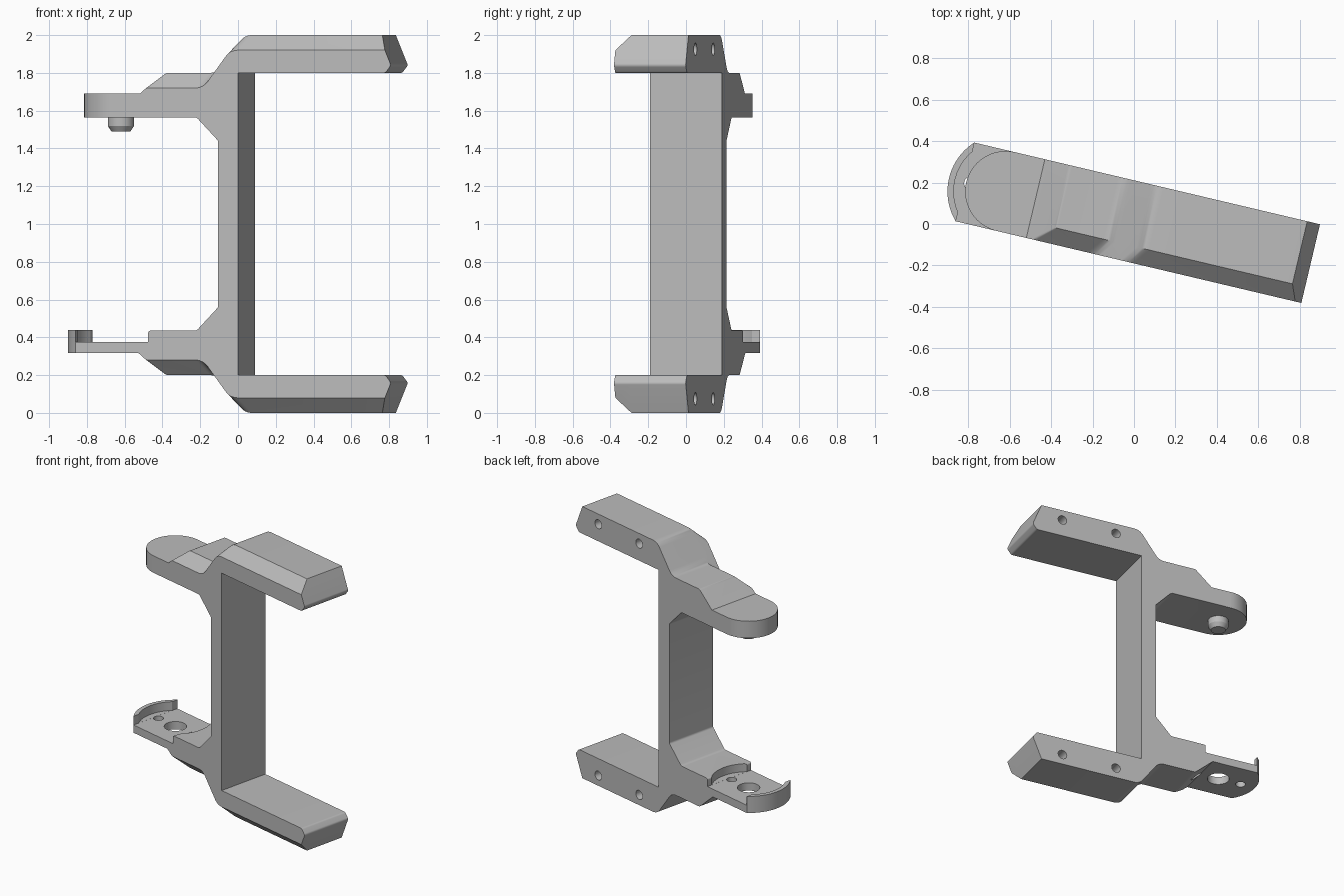
import bpy, bmesh, math
from mathutils import Vector, Matrix

if "Cube" in bpy.data.objects:
    bpy.data.objects.remove(bpy.data.objects["Cube"])

TURN = Matrix.Rotation(math.radians(-13.3), 4, 'Z')   # whole part is turned about z
V0, V1, VC = -0.185, 0.205, 0.01                      # width of the bracket
PU = -0.639                                           # pivot position along the arm

grey = bpy.data.materials.new("grey plastic")
grey.diffuse_color = (0.5, 0.5, 0.5, 1)
grey.use_nodes = True
grey.node_tree.nodes["Principled BSDF"].inputs["Base Color"].default_value = grey.diffuse_color


def make(name, bm):
    bmesh.ops.recalc_face_normals(bm, faces=bm.faces[:])
    me = bpy.data.meshes.new(name)
    bm.to_mesh(me)
    bm.free()
    ob = bpy.data.objects.new(name, me)
    bpy.context.collection.objects.link(ob)
    me.materials.append(grey)
    return ob


def loft(name, rings):
    """Closed solid through rings with equal point counts."""
    bm = bmesh.new()
    vs = [[bm.verts.new(p) for p in r] for r in rings]
    n = len(rings[0])
    for a, b in zip(vs, vs[1:]):
        for i in range(n):
            j = (i + 1) % n
            bm.faces.new((a[i], a[j], b[j], b[i]))
    bm.faces.new(vs[0])
    bm.faces.new(vs[-1][::-1])
    return make(name, bm)


def circle(u, v, r, z, n=48):
    return [(u + r * math.cos(2 * math.pi * i / n), v + r * math.sin(2 * math.pi * i / n), z)
            for i in range(n)]


def fillet(pts, segs=6):
    """Round the profile corners (u, z, radius)."""
    out = []
    for i, (u, z, r) in enumerate(pts):
        p = Vector((u, z))
        if not r:
            out.append(p)
            continue
        a = (Vector(pts[i - 1][:2]) - p).normalized()
        b = (Vector(pts[(i + 1) % len(pts)][:2]) - p).normalized()
        half = a.angle(b) / 2
        d = r / math.tan(half)
        c = p + (a + b).normalized() * (r / math.sin(half))
        s, e = p + a * d - c, p + b * d - c
        for k in range(segs + 1):
            t = k / segs
            out.append(c + (s * (1 - t) + e * t).normalized() * r)
    return out


def profile(front):
    """Side outline; the front layer has its outer edge lowered for the chamfer."""
    dz = 0.08 if front else 0
    outer = [(0.044, 1.8, 0), (0.845, 1.8, 0.02), (0.876, 1.84, 0.02),
             (0.81 + dz * 0.41, 2 - dz, 0), (0.06 - dz * 0.74, 2 - dz, 0.08),
             (-0.088 - dz * 0.74, 1.8 - dz, 0.08), (-0.366 - dz * 1.127, 1.8 - dz, 0.03),
             (-0.49, 1.69, 0)]
    inner = [(-0.182, 1.565, 0.03), (-0.064, 1.44, 0.02)]
    flip = lambda ps: [(u, 2 - z, r) for u, z, r in reversed(ps)]
    top_end = [(-0.95, 1.69, 0), (-0.95, 1.565, 0)]
    low_end = [(-0.445, 0.435, 0.012), (-0.445, 0.375, 0), (-0.839, 0.375, 0),
               (-0.839, 0.44, 0), (-0.95, 0.44, 0), (-0.95, 0.318, 0), (-0.5, 0.318, 0)]
    return fillet(outer + top_end + inner + flip(inner) + low_end + flip(outer))


# main bracket: spine, two arms and two hinge arms
full, low = profile(False), profile(True)
bracket = loft("bracket", [[(p.x, V0, p.y) for p in low],
                           [(p.x, V0 + 0.08, p.y) for p in full],
                           [(p.x, V1, p.y) for p in full]])

cutters = []


def drum(u, r, z0, z1):
    cutters.append(loft("drum_cutter", [circle(u, VC, r, z0), circle(u, VC, r, z1)]))


def round_end(r, z0, z1):
    arc = [(PU + r * math.cos(a), VC + r * math.sin(a))
           for a in (math.pi / 2 + math.pi * i / 40 for i in range(41))]
    plan = arc + [(PU, -0.5), (-1.2, -0.5), (-1.2, 0.5), (PU, 0.5)]
    cutters.append(loft("end_cutter", [[(u, v, z) for u, v in plan] for z in (z0, z1)]))


# rounded hinge ends, recess, pivot hole and two small holes
round_end(0.1948, 1.45, 1.85)
round_end(0.28, 0.1, 0.6)
drum(PU, 0.25, 0.3755, 0.6)
drum(PU, 0.075, 0.1, 0.5)
for s in (-1, 1):
    drum(PU + s * 0.17, 0.034, 0.1, 0.5)

# blind screw holes in the back of both arms
for u in (0.24, 0.65):
    for z in (0.075, 1.925):
        ring = circle(u, z, 0.033, 0, 24)
        cutters.append(loft("screw_cutter", [[(a, v, b) for a, b, _ in ring]
                                             for v in (V1 - 0.12, V1 + 0.1)]))

for c in cutters:
    c.hide_render = True
    m = bracket.modifiers.new("cut", 'BOOLEAN')
    m.operation, m.solver, m.object = 'DIFFERENCE', 'EXACT', c
    bpy.context.view_layer.objects.active = bracket
    bpy.ops.object.modifier_apply(modifier=m.name)
    bpy.data.objects.remove(c)

# hinge pin under the upper arm
pin = loft("hinge_pin", [circle(PU, VC, r, z) for r, z in
                         ((0.07, 1.57), (0.07, 1.52), (0.05, 1.49))])

for ob in (bracket, pin):
    ob.data.transform(TURN)
    bpy.ops.object.select_all(action='DESELECT')
    ob.select_set(True)
    bpy.context.view_layer.objects.active = ob
    bpy.ops.object.shade_smooth_by_angle(angle=math.radians(25))
